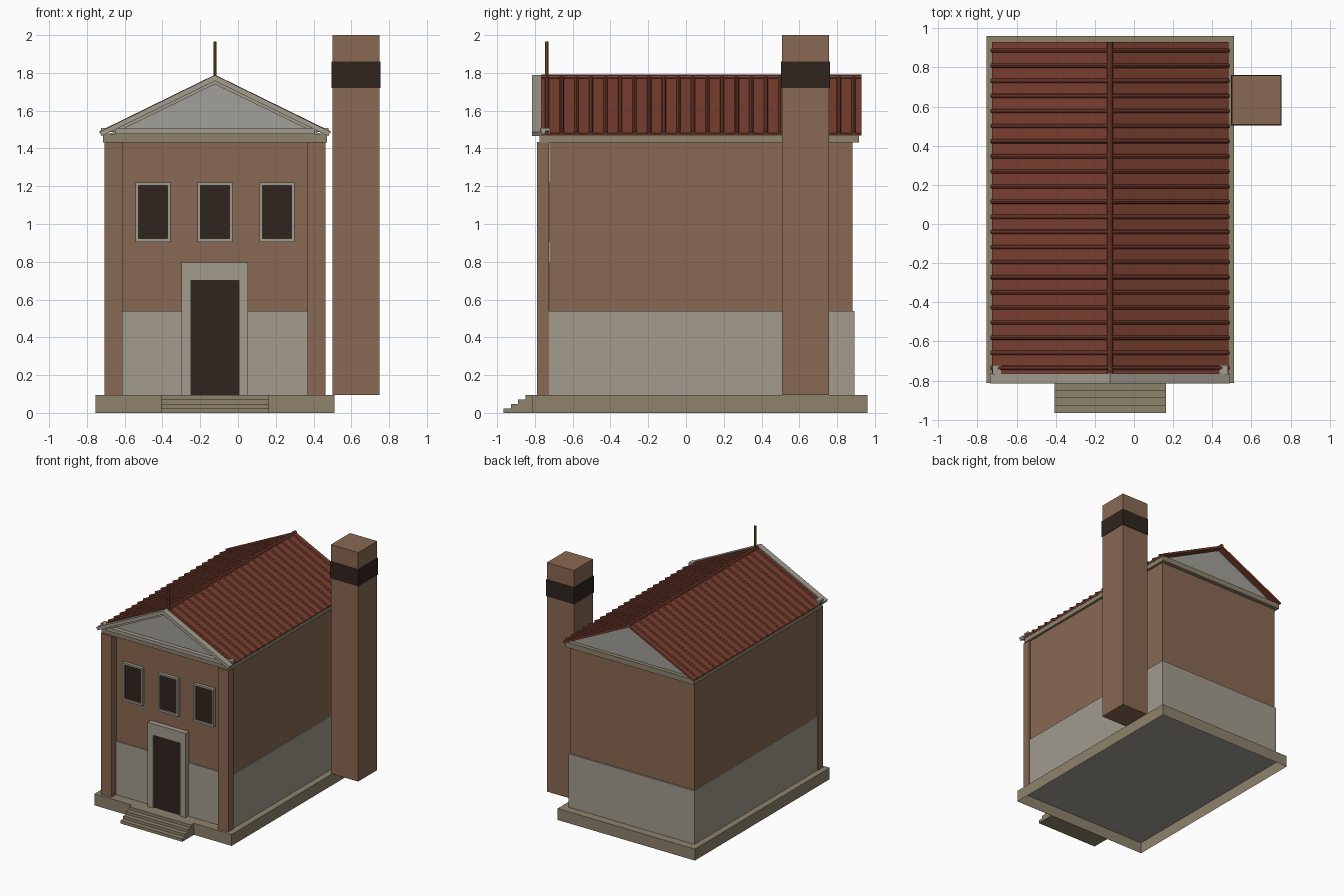
import bpy, bmesh, math
from mathutils import Vector

if "Cube" in bpy.data.objects:
    bpy.data.objects.remove(bpy.data.objects["Cube"])

CX = -0.122  # centre line of the house


def material(name, rgb):
    m = bpy.data.materials.new(name)
    m.diffuse_color = (*rgb, 1)
    m.use_nodes = True
    m.node_tree.nodes["Principled BSDF"].inputs["Base Color"].default_value = m.diffuse_color
    return m


BROWN = material("brown_plaster", (0.25, 0.14, 0.085))
STONE = material("pale_stone", (0.36, 0.33, 0.27))
TAN = material("tan_stone", (0.27, 0.225, 0.15))
TILE = material("red_tile", (0.20, 0.05, 0.03))
DARK = material("dark_wood", (0.03, 0.018, 0.013))
GREY = material("grey_panel", (0.36, 0.35, 0.32))
GOLD = material("brass", (0.2, 0.12, 0.02))


def make(name, bm, mat):
    me = bpy.data.meshes.new(name)
    bmesh.ops.recalc_face_normals(bm, faces=bm.faces)
    bm.to_mesh(me)
    bm.free()
    ob = bpy.data.objects.new(name, me)
    me.materials.append(mat)
    bpy.context.collection.objects.link(ob)
    return ob


def box(name, x, y, z, mat, open_bottom=False):
    bm = bmesh.new()
    bmesh.ops.create_cube(bm, size=1)
    for v in bm.verts:
        v.co = [(a + b) / 2 + c * (b - a) for (a, b), c in zip((x, y, z), v.co)]
    if open_bottom:
        bm.faces.ensure_lookup_table()
        low = min(bm.faces, key=lambda f: f.calc_center_median().z)
        bmesh.ops.delete(bm, geom=[low], context='FACES_ONLY')
    return make(name, bm, mat)


def prism(name, pts, y0, y1, mat):
    """Extrude an (x offset, z) outline from y0 to y1."""
    bm = bmesh.new()
    f = bm.faces.new([bm.verts.new((CX + x, y0, z)) for x, z in pts])
    new = bmesh.ops.extrude_face_region(bm, geom=[f])["geom"]
    bmesh.ops.translate(bm, vec=(0, y1 - y0, 0),
                        verts=[v for v in new if isinstance(v, bmesh.types.BMVert)])
    return make(name, bm, mat)


def rods(name, pairs, radius, sides, mat):
    bm = bmesh.new()
    for a, b in pairs:
        a, b = Vector(a), Vector(b)
        q = (b - a).to_track_quat('Z', 'Y').to_matrix().to_4x4()
        q.translation = (a + b) / 2
        bmesh.ops.create_cone(bm, cap_ends=True, segments=sides, radius1=radius,
                              radius2=radius, depth=(b - a).length, matrix=q)
    return make(name, bm, mat)


def mid(half, off=0):
    return (CX + off - half, CX + off + half)


# Hollow base, floor and front steps
box("base", mid(0.632), (-0.812, 0.96), (0, 0.095), TAN, open_bottom=True)
box("floor", mid(0.625), (-0.805, 0.953), (0.088, 0.092), GREY)
for i in range(4):
    box(f"step_{i + 1}", mid(0.285), (-0.965 + 0.038 * i, -0.81),
        (0.024 * i, 0.024 * (i + 1)), TAN)

# Walls with stone plinth and corner pilasters
box("walls", mid(0.572), (-0.722, 0.882), (0.5, 1.435), BROWN)
box("plinth", mid(0.58), (-0.73, 0.893), (0.095, 0.54), STONE)
for side, s in (("left", -1), ("right", 1)):
    box(f"pilaster_{side}", mid(0.048, s * 0.538), (-0.79, -0.725), (0.095, 1.435), BROWN)

# Windows
for i, off in enumerate((-0.328, 0, 0.328)):
    x0, x1 = mid(0.092, off)
    box(f"window_pane_{i + 1}", mid(0.08, off), (-0.735, -0.71), (0.92, 1.205), DARK)
    y = (-0.748, -0.71)
    box(f"window_jamb_left_{i + 1}", (x0, x0 + 0.015), y, (0.905, 1.22), STONE)
    box(f"window_jamb_right_{i + 1}", (x1 - 0.015, x1), y, (0.905, 1.22), STONE)
    box(f"window_head_{i + 1}", (x0 + 0.015, x1 - 0.015), y, (1.205, 1.22), STONE)
    box(f"window_sill_{i + 1}", (x0 + 0.015, x1 - 0.015), y, (0.905, 0.922), STONE)

# Door and surround
prism("door_surround", [(-0.176, 0.095), (-0.176, 0.795), (0.176, 0.795), (0.176, 0.095),
                        (0.126, 0.095), (0.126, 0.70), (-0.126, 0.70), (-0.126, 0.095)],
      -0.765, -0.72, STONE)
box("door", mid(0.127), (-0.75, -0.72), (0.095, 0.702), DARK)

# Entablature, horizontal cornice and gables
box("entablature", mid(0.592), (-0.775, 0.915), (1.432, 1.476), TAN)
box("cornice", mid(0.53), (-0.80, -0.73), (1.476, 1.505), STONE)
tri = [(-0.56, 1.476), (0.56, 1.476), (0, 1.752)]
prism("front_tympanum", tri, -0.765, -0.735, GREY)
prism("back_gable", tri, 0.85, 0.882, GREY)

# Raking cornices with end returns
prism("raking_cornice", [(-0.613, 1.487), (0, 1.788), (0.613, 1.487), (0.60, 1.465),
                         (0, 1.757), (-0.60, 1.465)], -0.815, -0.765, STONE)
prism("raking_moulding", [(-0.56, 1.487), (0, 1.760), (0.56, 1.487), (0.52, 1.487),
                          (0, 1.740), (-0.52, 1.487)], -0.79, -0.74, STONE)
for side, s in (("left", -1), ("right", 1)):
    box(f"cornice_return_{side}", mid(0.022, s * 0.58), (-0.77, -0.72), (1.476, 1.508), STONE)

# Tiled roof with round ribs and ridge cap
prism("roof", [(-0.604, 1.482), (0, 1.778), (0.604, 1.482), (0.596, 1.468),
               (0, 1.758), (-0.596, 1.468)], -0.765, 0.93, TILE)
ribs = []
for i in range(22):
    y = -0.735 + 0.0772 * i
    for s in (-1, 1):
        ribs.append(((CX, y, 1.778), (CX + s * 0.607, y, 1.481)))
rods("tile_ribs", ribs, 0.011, 8, TILE)
rods("ridge_cap", [((CX, -0.765, 1.776), (CX, 0.93, 1.776))], 0.015, 8, TILE)

# Finial rod on the ridge
rods("finial", [((CX, -0.737, 1.77), (CX, -0.737, 1.967))], 0.009, 8, GOLD)

# Free-standing chimney with dark band
box("chimney", (0.50, 0.75), (0.508, 0.758), (0.095, 2.0), BROWN)
box("chimney_band", (0.496, 0.754), (0.504, 0.762), (1.72, 1.86), DARK)
